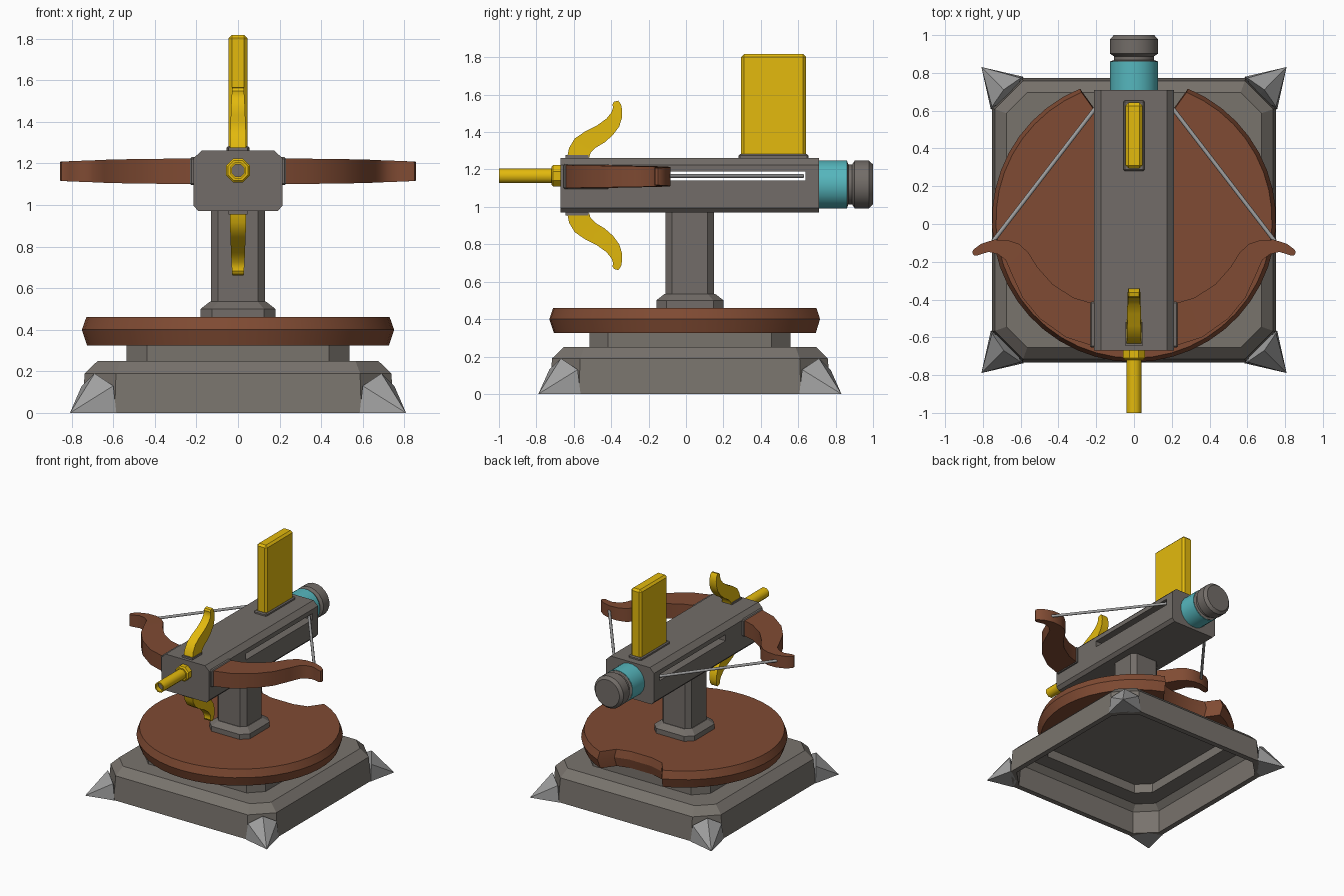
import bpy, bmesh
from math import sin, cos, pi, radians
from mathutils import Vector

cube = bpy.data.objects.get("Cube")
if cube:
    bpy.data.objects.remove(cube, do_unlink=True)

CY = 0.021      # centre of the stand along y
GUN_Z = 1.115   # mid height of the gun body


def material(name, rgb):
    m = bpy.data.materials.new(name)
    m.use_nodes = True
    m.diffuse_color = (*rgb, 1)
    m.node_tree.nodes["Principled BSDF"].inputs["Base Color"].default_value = (*rgb, 1)
    return m


STONE = material("stone grey", (0.19, 0.172, 0.152))
METAL = material("gun grey", (0.17, 0.152, 0.138))
STEEL = material("light steel", (0.35, 0.35, 0.35))
WOOD = material("brown wood", (0.215, 0.07, 0.033))
GOLD = material("yellow gold", (0.77, 0.49, 0.004))
TEAL = material("teal", (0.092, 0.47, 0.51))


def finish(name, bm, mat, smooth=None):
    bmesh.ops.recalc_face_normals(bm, faces=bm.faces[:])
    me = bpy.data.meshes.new(name)
    bm.to_mesh(me)
    bm.free()
    me.materials.append(mat)
    if smooth:
        me.shade_smooth()
        me.set_sharp_from_angle(angle=radians(smooth))
    ob = bpy.data.objects.new(name, me)
    bpy.context.scene.collection.objects.link(ob)
    return ob


def loft(name, rings, mat, smooth=None):
    """Skin a list of equal-length rings and cap both ends."""
    bm = bmesh.new()
    vs = [[bm.verts.new(p) for p in ring] for ring in rings]
    n = len(vs[0])
    for a, b in zip(vs, vs[1:]):
        for i in range(n):
            j = (i + 1) % n
            bm.faces.new((a[i], a[j], b[j], b[i]))
    bm.faces.new(vs[0])
    bm.faces.new(vs[-1])
    return finish(name, bm, mat, smooth)


def octagon(h, cut, z):
    """Square with cut corners, seen from above."""
    k = h - cut
    pts = [(h, k), (k, h), (-k, h), (-h, k), (-h, -k), (-k, -h), (k, -h), (h, -k)]
    return [(x, y + CY, z) for x, y in pts]


def stack(name, levels, mat):
    """Cut-corner levels given as (half width, cut, z)."""
    return loft(name, [octagon(*level) for level in levels], mat)


def lathe(name, z, profile, n, mat, smooth=30):
    """Turned part along y, profile given as (y, radius)."""
    ang = [2 * pi * (i + 0.5) / n for i in range(n)]
    return loft(name, [[(r * cos(a), y, z + r * sin(a)) for a in ang]
                       for y, r in profile], mat, smooth)


def box(name, x, y, z, mat, bevel=0.0):
    bm = bmesh.new()
    bmesh.ops.create_cube(bm, size=1)
    for v in bm.verts:
        v.co = [lo + (c + 0.5) * (hi - lo) for c, (lo, hi) in zip(v.co, (x, y, z))]
    if bevel:
        bmesh.ops.bevel(bm, geom=bm.edges[:], offset=bevel, segments=1, affect='EDGES')
    return finish(name, bm, mat)


# Hollow stand: recessed ceiling, inner walls, rim, outer walls, collar on top
stack("stand_base", [(0.53, 0.10, 0.30), (0.53, 0.10, 0.225), (0.655, 0.11, 0.225),
                     (0.70, 0.14, 0.18), (0.71, 0.14, 0), (0.753, 0.16, 0),
                     (0.737, 0.15, 0.19), (0.675, 0.11, 0.25), (0.537, 0.10, 0.25),
                     (0.537, 0.10, 0.327)], STONE)

# Corner spikes
for sx, side in ((1, "left"), (-1, "right")):
    for sy, end in ((1, "back"), (-1, "front")):
        bm = bmesh.new()
        for x, y, z in ((0.808, 0.81, 0), (0.585, 0.758, 0), (0.758, 0.585, 0),
                        (0.60, 0.752, 0.13), (0.752, 0.60, 0.13), (0.69, 0.69, 0.19),
                        (0.64, 0.64, 0)):
            bm.verts.new((sx * x, sy * y + CY, z))
        bmesh.ops.convex_hull(bm, input=bm.verts[:])
        finish(f"corner_spike_{end}_{side}", bm, STEEL)

# Turntable: round disc with a shallow notch at the back
R, HALF = 0.752, 0.39
N = 40
outline = [(R * sin(a), R * cos(a)) for a in
           [HALF + (2 * pi - 2 * HALF) * i / N for i in range(N + 1)]]
outline += [(-0.21, 0.59), (-0.1, 0.56), (0.1, 0.56), (0.21, 0.59)]
loft("turntable", [[(x * s, y * s + CY, z) for x, y in outline]
                   for s, z in ((0.967, 0.325), (1, 0.40), (0.972, 0.46))], WOOD, 25)

# Pillar
stack("pillar_foot", [(0.18, 0.055, 0.45), (0.18, 0.055, 0.5), (0.135, 0.04, 0.535)], METAL)
stack("pillar", [(0.13, 0.035, 0.5), (0.13, 0.035, 0.99)], METAL)

# Gun body with chamfered section and a slot through its sides
section = [(0.19, 0.97), (0.213, 0.995), (0.213, 1.225), (0.175, 1.262)]
section += [(-x, z) for x, z in reversed(section)]
body = loft("gun_body", [[(x, y, z) for x, z in section] for y in (-0.67, 0.71)], METAL)
cutter = box("slot_cutter", (-0.5, 0.5), (-0.2, 0.64), (1.14, 1.19), METAL)
cutter.hide_render = True
mod = body.modifiers.new("slot", 'BOOLEAN')
mod.operation, mod.solver, mod.object = 'DIFFERENCE', 'EXACT', cutter
bpy.context.view_layer.objects.active = body
bpy.ops.object.modifier_apply(modifier=mod.name)
bpy.data.objects.remove(cutter, do_unlink=True)

# Bow limbs as (rear edge, front edge) pairs, mounts and strings
limb = [((0.22, -0.42), (0.22, -0.645)), ((0.32, -0.39), (0.36, -0.60)),
        ((0.43, -0.32), (0.50, -0.50)), ((0.51, -0.23), (0.59, -0.39)),
        ((0.56, -0.15), (0.645, -0.27)), ((0.61, -0.105), (0.68, -0.19)),
        ((0.67, -0.085), (0.72, -0.16)), ((0.74, -0.083), (0.77, -0.148)),
        ((0.81, -0.105), (0.81, -0.16)), ((0.85, -0.135), (0.835, -0.168)),
        ((0.856, -0.15), (0.85, -0.165))]
for s, side in ((1, "left"), (-1, "right")):
    rings = []
    for i, (a, b) in enumerate(limb):
        h = 0.062 - 0.0017 * i
        rings.append([(s * a[0], a[1], 1.162 + h), (s * b[0], b[1], 1.162 + h),
                      (s * b[0], b[1], 1.162 - h), (s * a[0], a[1], 1.162 - h)])
    loft(f"bow_limb_{side}", rings, WOOD, 35)
    box(f"limb_mount_{side}", sorted((s * 0.2, s * 0.232)), (-0.655, -0.41),
        (1.095, 1.23), METAL, 0.008)
    p, q = Vector((s * 0.745, -0.09, 1.165)), Vector((s * 0.195, 0.625, 1.165))
    up = Vector((0, 0, 1))
    across = (q - p).normalized().cross(up)
    loft(f"bow_string_{side}", [[e + 0.011 * (cos(k * pi / 4) * across + sin(k * pi / 4) * up)
                                 for k in range(8)] for e in (p, q)], STEEL, 60)

# Curved horns above and below, as (front edge, rear edge) pairs
horn = [((-0.635, 1.265), (-0.517, 1.265)), ((-0.625, 1.315), (-0.51, 1.29)),
        ((-0.595, 1.365), (-0.485, 1.315)), ((-0.54, 1.403), (-0.435, 1.345)),
        ((-0.475, 1.436), (-0.39, 1.385)), ((-0.425, 1.472), (-0.357, 1.43)),
        ((-0.398, 1.506), (-0.343, 1.475)), ((-0.39, 1.53), (-0.341, 1.515)),
        ((-0.393, 1.548), (-0.347, 1.547)), ((-0.385, 1.562), (-0.362, 1.568))]
for s, pos in ((1, "upper"), (-1, "lower")):
    rings = []
    for i, (a, b) in enumerate(horn):
        w = 0.04 - 0.0014 * i
        rings.append([(x, y, GUN_Z + s * (z - GUN_Z))
                      for x, (y, z) in ((w, a), (w, b), (-w, b), (-w, a))])
    loft(f"horn_{pos}", rings, GOLD, 35)
    box(f"horn_plate_{pos}", (-0.045, 0.045), (-0.645, -0.52),
        sorted(GUN_Z + s * h for h in (0.13, 0.162)), METAL)

# Magazine
box("magazine", (-0.046, 0.046), (0.295, 0.642), (1.25, 1.818), GOLD, 0.016)
box("magazine_plate", (-0.056, 0.056), (0.28, 0.655), (1.25, 1.282), METAL, 0.008)

# Barrel with a recessed bore
lathe("barrel_collar", 1.166, [(-0.65, 0.062), (-0.71, 0.062), (-0.72, 0.052)], 8, GOLD)
lathe("barrel", 1.166, [(-0.66, 0.042), (-1, 0.042), (-1, 0.032), (-0.96, 0.032)], 8, GOLD, 50)
lathe("barrel_bore", 1.166, [(-0.95, 0.032), (-0.965, 0.032)], 8, METAL)

# Rear canister and knob
lathe("canister", 1.12, [(0.69, 0.129), (0.86, 0.129)], 20, TEAL)
lathe("rear_knob", 1.12, [(0.85, 0.125), (0.862, 0.125), (0.868, 0.108), (0.888, 0.108),
                          (0.902, 0.129), (0.978, 0.129), (1, 0.108)], 20, METAL)
